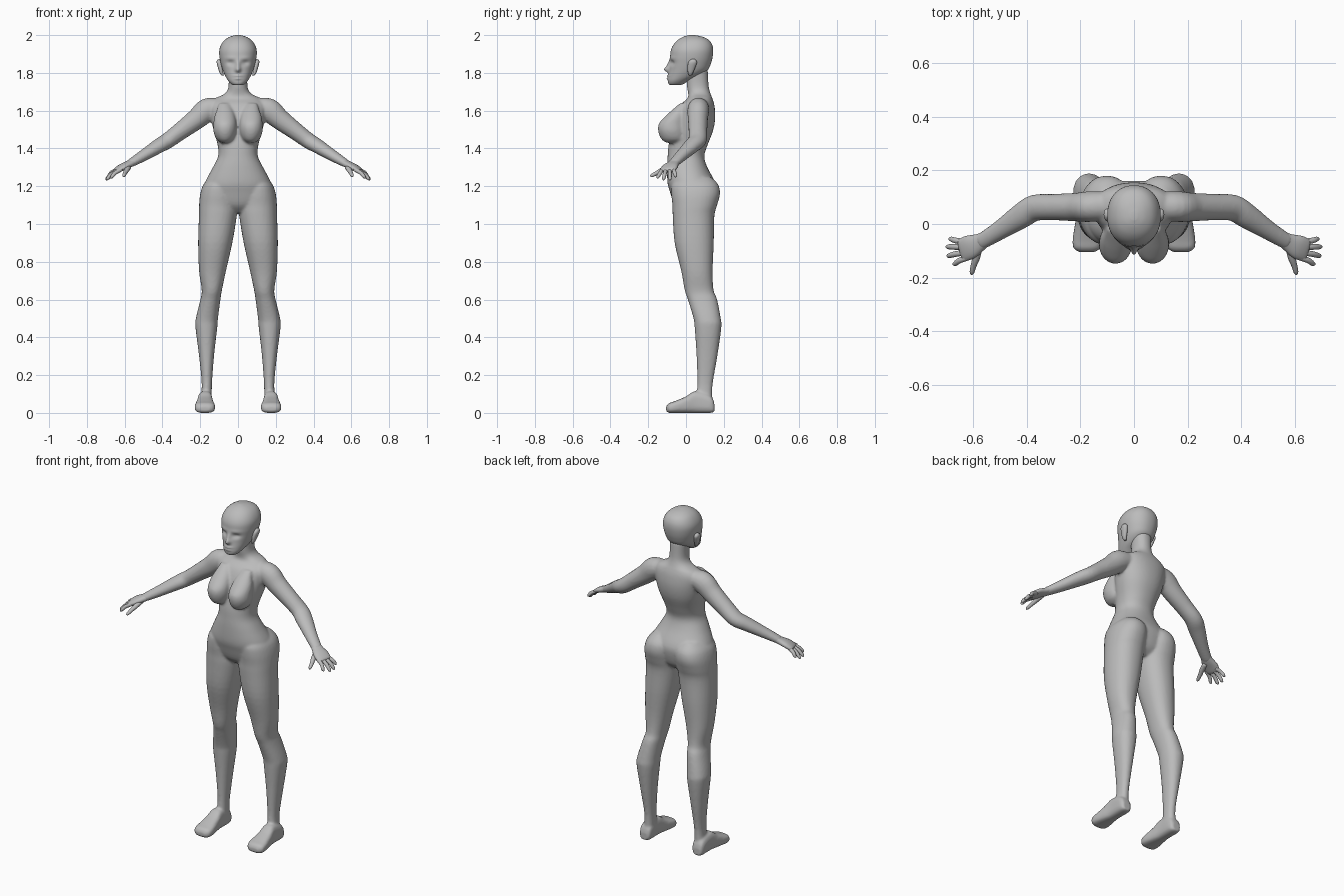
import bpy, bmesh, math
from mathutils import Vector

skin = bpy.data.materials.new("matte grey")
skin.diffuse_color = (0.5, 0.5, 0.5, 1)


def smooth_rows(rows, steps):
    """Catmull-Rom interpolation of rows of numbers."""
    out = []
    for i in range(len(rows) - 1):
        a, b, c, d = (rows[max(i - 1, 0)], rows[i], rows[i + 1], rows[min(i + 2, len(rows) - 1)])
        for k in range(steps):
            t = k / steps
            out.append([0.5 * (2 * q + (r - p) * t + (2 * p - 5 * q + 4 * r - s) * t * t
                               + (3 * q - p - 3 * r + s) * t ** 3)
                        for p, q, r, s in zip(a, b, c, d)])
    out.append(list(rows[-1]))
    return out


def loft(bm, rings, sides=32, power=2.2, mirror=False):
    """Skin rings given as (centre, u axis, v axis)."""
    for sx in ((1, -1) if mirror else (1,)):
        loops = []
        for c, u, v in rings:
            loop = []
            for i in range(sides):
                a = 2 * math.pi * i / sides
                ca, sa = math.cos(a), math.sin(a)
                p = (c + u * math.copysign(abs(ca) ** (2 / power), ca)
                     + v * math.copysign(abs(sa) ** (2 / power), sa))
                loop.append(bm.verts.new((p.x * sx, p.y, p.z)))
            loops.append(loop)
        for a, b in zip(loops, loops[1:]):
            for i in range(sides):
                j = (i + 1) % sides
                bm.faces.new((a[i], a[j], b[j], b[i]))
        bm.faces.new(loops[0])
        bm.faces.new(loops[-1])


def level(bm, rows, steps=4, **kw):
    """Horizontal sections: z, x0, x1, y0, y1."""
    loft(bm, [(Vector(((a + b) / 2, (c + d) / 2, z)), Vector(((b - a) / 2, 0, 0)),
               Vector((0, (d - c) / 2, 0))) for z, a, b, c, d in smooth_rows(rows, steps)], **kw)


def tube(bm, rows, steps=4, **kw):
    """Sections along a path: x, y, z, half width, half thickness."""
    rows = smooth_rows(rows, steps)
    pts = [Vector(r[:3]) for r in rows]
    rings = []
    for i, r in enumerate(rows):
        t = (pts[min(i + 1, len(pts) - 1)] - pts[max(i - 1, 0)]).normalized()
        u = t.cross(Vector((0, 0, 1))).normalized()
        rings.append((pts[i], u * r[3], u.cross(t) * r[4]))
    loft(bm, rings, **kw)


def finish(bm, name):
    bmesh.ops.recalc_face_normals(bm, faces=bm.faces)
    me = bpy.data.meshes.new(name)
    bm.to_mesh(me)
    bm.free()
    me.materials.append(skin)
    me.polygons.foreach_set("use_smooth", [True] * len(me.polygons))
    ob = bpy.data.objects.new(name, me)
    bpy.context.collection.objects.link(ob)
    return ob


# Body: torso and neck
bm = bmesh.new()
torso = [(1.06, .07, -.02, .10), (1.10, .16, -.06, .14), (1.17, .183, -.085, .16),
         (1.22, .175, -.098, .155), (1.30, .133, -.10, .113), (1.36, .105, -.097, .097),
         (1.42, .108, -.092, .115), (1.50, .13, -.075, .145), (1.57, .145, -.06, .155),
         (1.63, .15, -.03, .15), (1.665, .12, .008, .14), (1.69, .07, .012, .13),
         (1.73, .05, .005, .12), (1.82, .052, .0, .115)]
level(bm, [(z, -w, w, f, b) for z, w, f, b in torso], sides=48)

# Breasts
level(bm, [(1.43, .045, .09, -.105, -.03), (1.45, .02, .115, -.131, 0), (1.49, .008, .13, -.147, 0),
           (1.53, .008, .13, -.144, 0), (1.57, .015, .125, -.11, 0), (1.61, .03, .11, -.066, 0),
           (1.64, .05, .10, -.03, 0)], mirror=True, power=2)

# Legs with buttocks
level(bm, [(1.25, .05, .145, -.04, .13), (1.21, .012, .183, -.075, .17), (1.16, .004, .2, -.078, .18),
           (1.10, .004, .206, -.072, .165), (1.04, .007, .207, -.07, .15), (.9, .03, .211, -.06, .147),
           (.75, .064, .206, -.025, .141), (.65, .085, .192, -.007, .146), (.6, .093, .199, .01, .165),
           (.5, .106, .223, .04, .184), (.45, .11, .225, .046, .187), (.3, .127, .206, .056, .166),
           (.15, .138, .192, .06, .141), (.05, .138, .2, .05, .14)], mirror=True)

# Feet: vertical sections y, x0, x1, z0, z1
foot = smooth_rows([(.15, .15, .2, .005, .05), (.13, .138, .21, 0, .09), (.05, .136, .212, 0, .115),
                    (0, .13, .22, 0, .087), (-.06, .121, .229, 0, .062), (-.09, .126, .226, 0, .052),
                    (-.105, .145, .205, .008, .036)], 4)
loft(bm, [(Vector(((a + b) / 2, y, (c + d) / 2)), Vector(((b - a) / 2, 0, 0)),
           Vector((0, 0, (d - c) / 2))) for y, a, b, c, d in foot], power=3, mirror=True)

# Arms
tube(bm, [(.08, .07, 1.625, .05, .04), (.16, .065, 1.605, .057, .062), (.22, .063, 1.555, .053, .055),
          (.30, .063, 1.495, .049, .047), (.37, .06, 1.443, .049, .042), (.42, .03, 1.413, .047, .038),
          (.50, -.023, 1.363, .036, .03), (.56, -.06, 1.327, .031, .023), (.58, -.07, 1.316, .03, .018)],
     mirror=True, power=2)
body = finish(bm, "body")
mod = body.modifiers.new("fuse", 'REMESH')
mod.mode = 'VOXEL'
mod.voxel_size = .0075
mod.use_smooth_shade = True
mod = body.modifiers.new("soften", 'SMOOTH')
mod.factor = .5
mod.iterations = 5

# Head, with sockets, nose and lips pushed into the front
bm = bmesh.new()
head = [(1.735, .025, -.085, -.03), (1.743, .038, -.093, -.01), (1.76, .053, -.096, .02),
        (1.785, .068, -.094, .075), (1.815, .081, -.089, .115), (1.85, .091, -.086, .132),
        (1.885, .098, -.084, .141), (1.92, .099, -.08, .144), (1.95, .089, -.066, .138),
        (1.975, .07, -.042, .12), (1.992, .042, -.012, .085), (2.0, .012, .015, .045)]
level(bm, [(z, -w, w, f, b) for z, w, f, b in head], steps=5, sides=96)
bumps = [(0, 1.817, .014, .014, -.024), (0, 1.842, .011, .022, -.013),   # nose, bridge
         (.039, 1.853, .021, .013, .012), (.04, 1.878, .03, .01, -.003),  # sockets, brows
         (0, 1.783, .022, .006, -.008), (0, 1.77, .018, .006, -.007),    # lips
         (0, 1.7765, .022, .003, .005)]                                  # mouth line
for v in bm.verts:
    if v.co.y < -.01:
        v.co.y += sum(k * math.exp(-((abs(v.co.x) - cx) / sx) ** 2 - ((v.co.z - cz) / sz) ** 2)
                      for cx, cz, sx, sz, k in bumps)
finish(bm, "head")

# Ears
bm = bmesh.new()
level(bm, [(1.787, .075, .088, .015, .03), (1.80, .078, .097, .01, .037), (1.83, .08, .107, .008, .05),
           (1.855, .085, .113, .012, .058), (1.868, .088, .11, .022, .053), (1.873, .092, .102, .03, .045)],
      sides=16, mirror=True)
finish(bm, "ears")

# Hands: palm, four fingers and a thumb
bm = bmesh.new()
tube(bm, [(.55, -.053, 1.333, .027, .019), (.575, -.068, 1.318, .033, .019), (.61, -.085, 1.302, .044, .018),
          (.638, -.097, 1.286, .043, .014), (.647, -.1, 1.28, .036, .008)], sides=20, mirror=True)
fingers = [(.645, -.066, .69, -.056, 1.25), (.641, -.086, .70, -.085, 1.234),
           (.634, -.106, .697, -.118, 1.234), (.625, -.124, .675, -.148, 1.243)]
for x, y, tx, ty, tz in fingers:
    z, r = 1.286, .0105
    tube(bm, [(x - .01, y, z + .004, r, r), ((x + tx) / 2, (y + ty) / 2, (z + tz) / 2 + .006, r, r),
              (tx - .008, ty, tz + .008, .009, .009), (tx, ty, tz, .004, .004)],
         steps=3, sides=12, mirror=True, power=2)
tube(bm, [(.578, -.085, 1.305, .014, .014), (.588, -.125, 1.287, .014, .013), (.598, -.155, 1.27, .011, .011),
          (.604, -.179, 1.257, .009, .009), (.606, -.188, 1.252, .004, .004)],
     steps=3, sides=12, mirror=True, power=2)
finish(bm, "hands")
